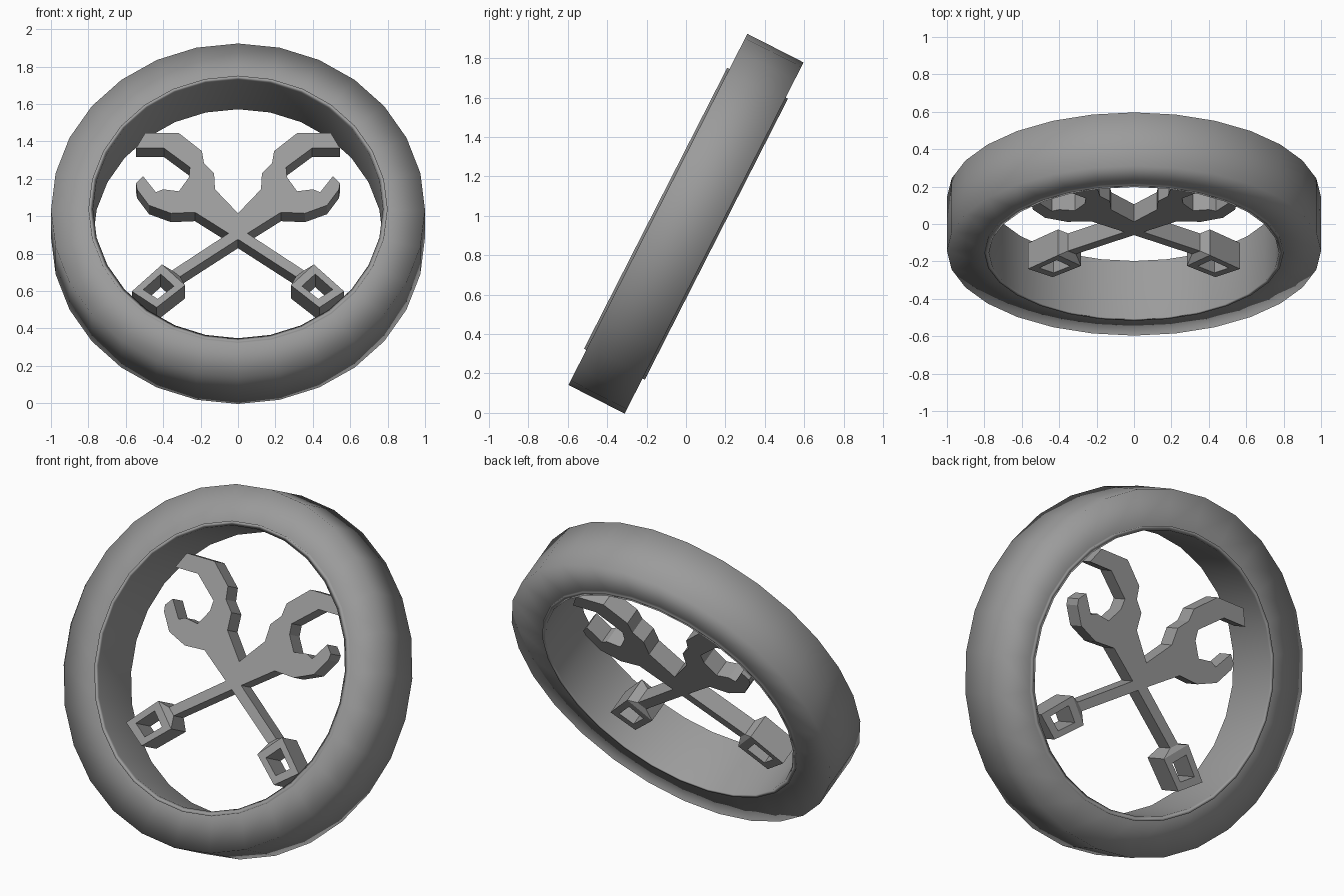
import bpy, bmesh
from math import sin, cos, pi, radians
from mathutils import Vector

cube = bpy.data.objects.get("Cube")
if cube:
    bpy.data.objects.remove(cube)

grey = bpy.data.materials.new("steel_grey")
grey.use_nodes = True
grey.diffuse_color = (0.33, 0.33, 0.33, 1)
grey.node_tree.nodes["Principled BSDF"].inputs["Base Color"].default_value = grey.diffuse_color


def bridge(bm, loops, closed):
    """Join a row of equal point loops with quads."""
    rows = [[bm.verts.new(p) for p in loop] for loop in loops]
    pairs = list(zip(rows, rows[1:])) + ([(rows[-1], rows[0])] if closed else [])
    for a, b in pairs:
        for i in range(len(a)):
            j = (i + 1) % len(a)
            bm.faces.new((a[i], a[j], b[j], b[i]))
    if not closed:
        bm.faces.new(rows[0])
        bm.faces.new(rows[-1])


def finish(bm, name):
    """Turn a part drawn upright into a tilted object."""
    bmesh.ops.recalc_face_normals(bm, faces=bm.faces)
    mesh = bpy.data.meshes.new(name)
    bm.to_mesh(mesh)
    bm.free()
    mesh.materials.append(grey)
    obj = bpy.data.objects.new(name, mesh)
    obj.location.z = 0.96
    obj.rotation_euler.x = radians(-27)
    bpy.context.collection.objects.link(obj)
    return obj


def flat(points, depth, side):
    return [Vector((side * x, depth, v)) for x, v in points]


# Outer ring with a thin raised lip around the hole
SEGMENTS = 28
profile = [(1, -.16), (1, .16), (.8, .16), (.8, .173),
           (.775, .173), (.775, -.173), (.8, -.173), (.8, -.16)]
bm = bmesh.new()
bridge(bm, [[(r * sin(2 * pi * i / SEGMENTS), d, r * cos(2 * pi * i / SEGMENTS))
             for i in range(SEGMENTS)] for r, d in profile], True)
ring = finish(bm, "ring")
ring.data.polygons.foreach_set("use_smooth", [True] * len(ring.data.polygons))
weighted = ring.modifiers.new("weighted_normals", "WEIGHTED_NORMAL")
weighted.mode = "FACE_AREA"

# Open jaw and handle outline, clockwise from the upper jaw tip
wrench = [(.545, .446), (.396, .446), (.257, .331), (.262, .271), (.316, .187),
          (.401, .199), (.439, .181), (.508, .278), (.545, .235), (.54, .199),
          (.476, .103), (.358, .055), (.23, .061), (0, -.101),
          (-.31, -.325), (-.353, -.288), (-.043, -.06), (0, .055), (.123, .199),
          (.128, .296), (.182, .355), (.193, .428), (.316, .536), (.497, .536)]
# Socket box at the handle's end, and the handle's width where it joins
socket = [(-.406, -.27), (-.567, -.431), (-.435, -.528), (-.283, -.395)]
joint = [(-.353, -.288), (-.31, -.325)]
middle = sum((Vector(p) for p in socket), Vector((0, 0))) / len(socket)
hole = [middle.lerp(Vector(p), .58) for p in socket]
FRONT, BACK = -.015, .09
BOX_FRONT, BOX_BACK = -.05, .105

for name, side in (("left", 1), ("right", -1)):
    bm = bmesh.new()
    face = bm.faces.new([bm.verts.new(p) for p in flat(wrench, FRONT, side)])
    solid = bmesh.ops.extrude_face_region(bm, geom=[face], use_keep_orig=True)
    for v in solid["geom"]:
        if isinstance(v, bmesh.types.BMVert):
            v.co.y = BACK
    finish(bm, name + "_wrench")

    # Box with a hole right through it
    bm = bmesh.new()
    bridge(bm, [flat(socket, BOX_FRONT, side), flat(socket, BOX_BACK, side),
                flat(hole, BOX_BACK, side), flat(hole, BOX_FRONT, side)], True)
    finish(bm, name + "_socket")

    # Tapered neck between handle and box
    ends = [socket[0], socket[3]]
    bm = bmesh.new()
    bridge(bm, [flat(joint, FRONT, side) + flat(joint[::-1], BACK, side),
                flat(ends, BOX_FRONT, side) + flat(ends[::-1], BOX_BACK, side)], False)
    finish(bm, name + "_neck")
